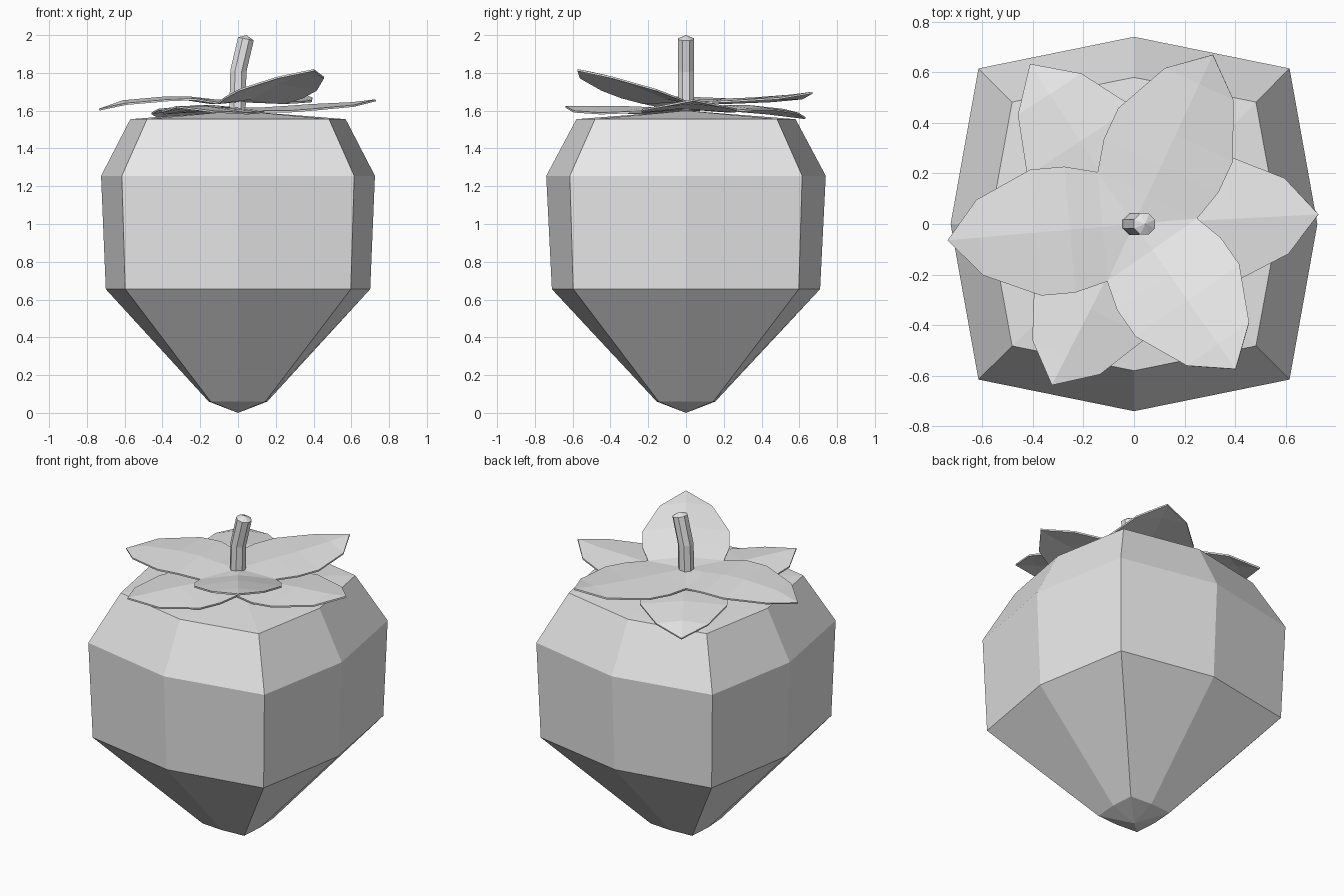
import bpy, math
from mathutils import Vector

if "Cube" in bpy.data.objects:
    bpy.data.objects.remove(bpy.data.objects["Cube"])

grey = bpy.data.materials.new("light_grey")
grey.diffuse_color = (0.8, 0.8, 0.8, 1)
grey.use_nodes = True
grey.node_tree.nodes["Principled BSDF"].inputs["Base Color"].default_value = grey.diffuse_color


def make(name, verts, faces):
    mesh = bpy.data.meshes.new(name)
    mesh.from_pydata(verts, [], faces)
    mesh.materials.append(grey)
    mesh.validate()
    ob = bpy.data.objects.new(name, mesh)
    bpy.context.collection.objects.link(ob)
    return ob


def loft(name, rings, bottom, top):
    """Skin equal rings together and close both ends with a shallow point."""
    n = len(rings[0])
    verts = [p for ring in rings for p in ring] + [bottom, top]
    b, t, last = len(verts) - 2, len(verts) - 1, (len(rings) - 1) * n
    faces = []
    for i in range(n):
        j = (i + 1) % n
        for k in range(0, last, n):
            faces.append((k + i, k + j, k + n + j, k + n + i))
        faces.append((b, j, i))
        faces.append((t, last + i, last + j))
    return make(name, verts, faces)


# Fruit body: rounded-square rings (z, corner, side x, side y)
def square_ring(z, c, sx, sy):
    return [(sx, 0, z), (c, c, z), (0, sy, z), (-c, c, z),
            (-sx, 0, z), (-c, -c, z), (0, -sy, z), (c, -c, z)]


loft("fruit_body",
     [square_ring(0.06, 0.145, 0.155, 0.155),
      square_ring(0.655, 0.597, 0.70, 0.71),
      square_ring(1.255, 0.615, 0.725, 0.74),
      square_ring(1.555, 0.482, 0.57, 0.58)],
     (0, 0, 0), (0, 0, 1.60))


# Stem: bent eight-sided rod
def stem_ring(x, z, r, tilt):
    ring = []
    for i in range(8):
        a = math.pi / 8 + i * math.pi / 4
        dx = r * math.cos(a)
        ring.append((x + dx, r * math.sin(a), z - dx * tilt))
    return ring


loft("stem",
     [stem_ring(-0.003, 1.60, 0.047, 0), stem_ring(0.002, 1.81, 0.046, 0.1),
      stem_ring(0.042, 1.98, 0.045, 0.2)],
     (0, 0, 1.59), (0.045, 0, 2.0))


# Leaf layers: three joined lobes, each with a midrib and two edges
ALONG = (0.125, 0.255, 0.39, 0.612)
WIDTH = (0.217, 0.25, 0.25, 0.15)


def leaf_layer(name, centre_z, valley_z, lobes):
    verts, faces = [(0, 0, centre_z)], []
    for angle, tip, ribs, edges in lobes:
        a = math.radians(angle)
        u, v = Vector((math.cos(a), math.sin(a), 0)), Vector((-math.sin(a), math.cos(a), 0))
        s = len(verts)
        for k in range(4):
            for side in (-1, 0, 1):
                p = u * ALONG[k] * min(tip / 0.74, 1) + v * WIDTH[k] * side
                if k == 0:
                    p = u * ALONG[0] + v * WIDTH[0] * side
                p.z = ribs[k] if side == 0 else (valley_z if k == 0 else edges[k - 1])
                verts.append(tuple(p))
        end = u * tip
        end.z = ribs[4]
        verts.append(tuple(end))
        faces += [(0, s, s + 1), (0, s + 1, s + 2)]
        for k in range(3):
            for h in (0, 1):
                q = s + k * 3 + h
                faces.append((q, q + 3, q + 4, q + 1))
        faces += [(s + 9, s + 12, s + 10), (s + 10, s + 12, s + 11)]
    ob = make(name, verts, faces)
    mod = ob.modifiers.new("thickness", 'SOLIDIFY')
    mod.thickness = 0.01
    return ob


# (direction, length, midrib heights, edge heights)
leaf_layer("upper_leaves", 1.655, 1.645, [
    (185, 0.74, (1.66, 1.675, 1.675, 1.655, 1.61), (1.665, 1.66, 1.64)),
    (305, 0.70, (1.67, 1.71, 1.75, 1.80, 1.82), (1.675, 1.715, 1.78)),
    (65, 0.738, (1.66, 1.665, 1.67, 1.685, 1.70), (1.65, 1.655, 1.67))])
leaf_layer("lower_leaves", 1.617, 1.60, [
    (3, 0.73, (1.617, 1.625, 1.635, 1.645, 1.66), (1.60, 1.61, 1.63)),
    (123, 0.755, (1.62, 1.63, 1.63, 1.61, 1.565), (1.61, 1.61, 1.59)),
    (243, 0.715, (1.617, 1.62, 1.625, 1.625, 1.625), (1.595, 1.59, 1.60))])
